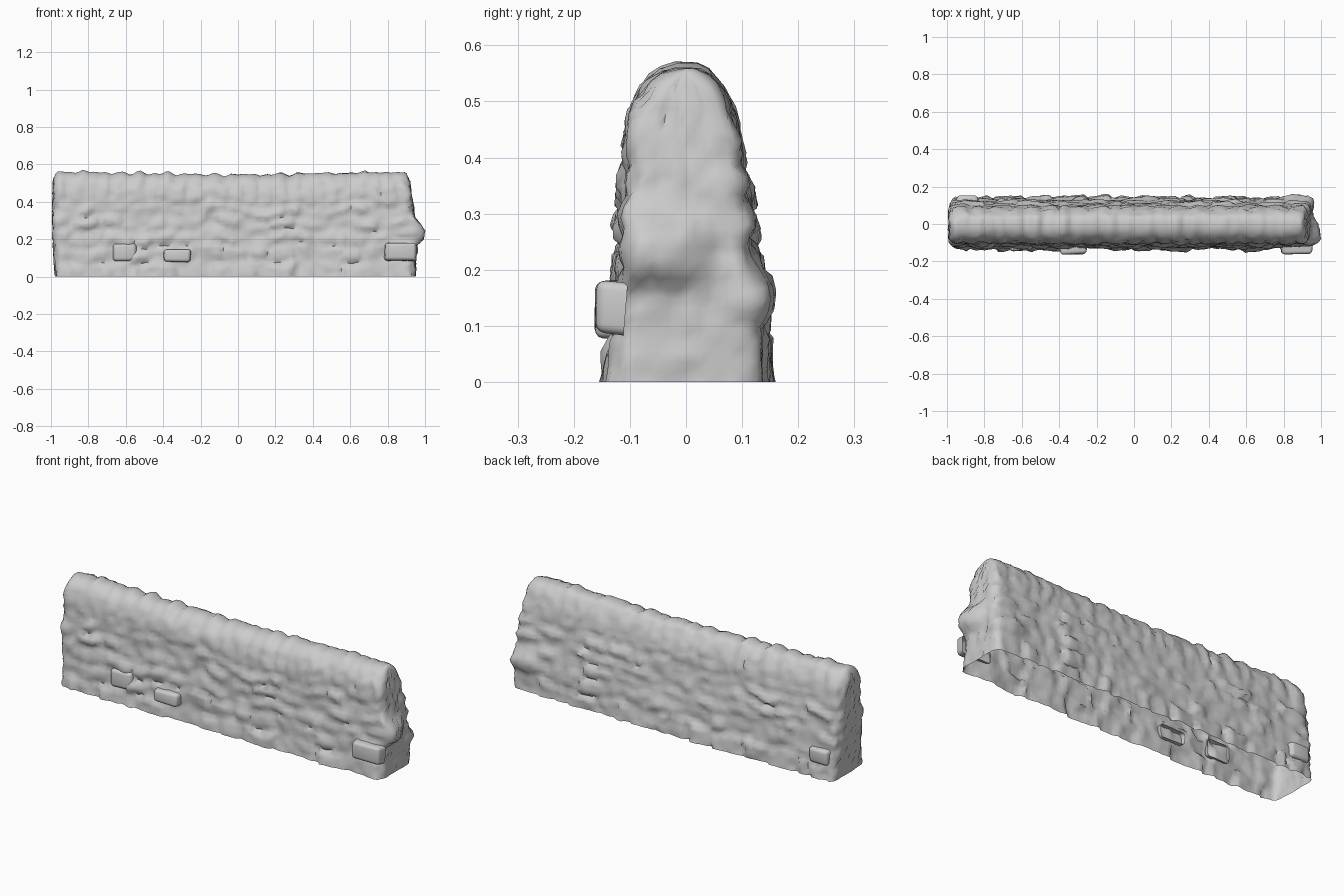
import bpy, bmesh, math, random
from mathutils import Vector, noise

if "Cube" in bpy.data.objects:
    bpy.data.objects.remove(bpy.data.objects["Cube"])

random.seed(11)

# Cross-section of the wall: z, front y, back y, left x, right x
PROFILE = [
    (0.00, -0.132, 0.138, -0.975, 0.948), (0.10, -0.125, 0.134, -0.983, 0.948),
    (0.20, -0.119, 0.127, -0.988, 0.948), (0.30, -0.113, 0.112, -0.990, 0.944),
    (0.40, -0.106, 0.098, -0.989, 0.932), (0.46, -0.099, 0.086, -0.988, 0.922),
    (0.50, -0.086, 0.072, -0.986, 0.916), (0.525, -0.070, 0.058, -0.982, 0.910),
    (0.545, -0.045, 0.042, -0.974, 0.902), (0.554, -0.018, 0.022, -0.964, 0.892)]
LEVELS = [0.0185 * i for i in range(27)] + [0.498, 0.515, 0.53, 0.545, 0.554]
NX, NE = 94, 10
CORNER = [0.0, 0.1, 0.3, 0.6]
COURSES = [0.0, 0.085, 0.175, 0.25, 0.32, 0.39, 0.6]


def profile_at(z):
    for a, b in zip(PROFILE, PROFILE[1:]):
        if z <= b[0] + 1e-6:
            t = (z - a[0]) / (b[0] - a[0])
            return [p + (q - p) * t for p, q in zip(a[1:], b[1:])]


def ring_at(z):
    """Rounded rectangle plan, counter-clockwise from the front left corner."""
    yf, yb, xl, xr = profile_at(z)
    r = min(0.04, 0.45 * (yb - yf))
    d = [(c * r, r - r * math.sqrt(1 - (1 - c) ** 2)) for c in CORNER]
    span = xr - xl - 2 * r
    side = [(xl + a, b) for a, b in d]
    side += [(xl + r + span * i / NX, 0) for i in range(NX + 1)]
    side += [(xr - a, b) for a, b in reversed(d)]
    ends = [yf + r + (yb - yf - 2 * r) * i / NE for i in range(1, NE)]
    pts = [(x, yf + b) for x, b in side]
    pts += [(xr, y) for y in ends]
    pts += [(x, yb - b) for x, b in reversed(side)]
    pts += [(xl, y) for y in reversed(ends)]
    return [Vector((x, y, z)) for x, y in pts], len(side)


# Random stone layout, one row of stones per course
LENGTH = 4.5
rows = []
for c in range(len(COURSES) - 1):
    cap = c == len(COURSES) - 2
    u, stones = 0.0, []
    while u < LENGTH:
        w = random.uniform(0.06, 0.12) if cap else random.uniform(0.07, 0.19)
        k = 0.4 if cap else 1
        stones.append((u, u + w, random.uniform(-0.011, 0.010) * k,
                       random.uniform(-0.12, 0.12), random.uniform(-0.16, 0.16)))
        u += w
    rows.append(stones)


def stone_relief(u, z):
    """Pillow shaped stones with sunken joints."""
    zz = z + 0.05 * noise.noise(Vector((u * 5, 3.1, z * 4)))
    uu = u + 0.025 * noise.noise(Vector((u * 8, z * 14, 7)))
    zz = max(zz, 0.0)
    c = max(i for i in range(len(rows)) if zz >= COURSES[i])
    for a, b, amp, tu, tz in rows[c]:
        if a <= uu < b:
            edge = min(uu - a, b - uu, COURSES[c + 1] - zz,
                       zz - COURSES[c] if c else 1)
            pillow = min(1, max(0, edge) / 0.022)
            lean = tu * (uu - (a + b) / 2)
            if c < 5:
                lean += tz * (zz - (COURSES[c] + COURSES[c + 1]) / 2)
            return (amp + lean + 0.005) * pillow - 0.006 * (1 - pillow)
    return 0.0


def bulge(p, centre, size, height):
    d = p - Vector(centre)
    return height * math.exp(-sum(abs(a / b) ** 3 for a, b in zip(d, size)))


# Wall shell: stacked rings, open underneath
bm = bmesh.new()
grid = []
base, n_side = ring_at(0)
dist = [0.0]
for a, b in zip(base, base[1:]):
    dist.append(dist[-1] + (b - a).length)
for z in LEVELS:
    pts, _ = ring_at(z)
    n, line = len(pts), []
    for i, p in enumerate(pts):
        t = pts[(i + 1) % n] - pts[i - 1]
        out = Vector((t.y, -t.x, 0)).normalized()
        strength = 0.15 + 0.85 * abs(out.y)
        if z > 0.48:
            strength *= max(0.1, 1 - (z - 0.48) / 0.07)
        h = stone_relief(dist[i], z) * strength
        h += 0.008 * noise.noise(p * 22) * (0.5 + 0.5 * abs(out.y))
        h += bulge(p, (0.87, 0.13, 0.155), (0.09, 0.06, 0.055), 0.026)
        h += bulge(p, (0.05, 0.13, 0.06), (0.14, 0.06, 0.10), 0.008)
        q = p + out * h
        # stone bulging from the right end
        q.x += bulge(p, (0.96, -0.06, 0.235), (0.07, 0.09, 0.06), 0.05)
        # uneven coping along the top, slightly lower in the middle
        k = max(0.0, min(1.0, (z - 0.40) / 0.12))
        capz = 0.020 * noise.noise(Vector((p.x * 20, p.y * 4, 5)))
        q.z += k * (capz + 0.018 * (abs(p.x) - 0.55))
        if 0 < z < 0.53:
            q += Vector((random.uniform(-.005, .005), 0, random.uniform(-.005, .005)))
        line.append(bm.verts.new(q))
    grid.append(line)
for lo, hi in zip(grid, grid[1:]):
    for i in range(n):
        j = (i + 1) % n
        bm.faces.new((lo[i], lo[j], hi[j], hi[i]))
# Ridge strip closing the top
top = grid[-1]
m = n_side + NE - 1
front, back = top[:n_side], top[m:m + n_side][::-1]
for i in range(n_side - 1):
    bm.faces.new((front[i], front[i + 1], back[i + 1], back[i]))
bm.faces.new([front[-1]] + top[n_side:m] + [back[-1]])
bm.faces.new([back[0]] + top[m + n_side:] + [front[0]])


def finish(bm, name, angle):
    me = bpy.data.meshes.new(name)
    bm.to_mesh(me)
    bm.free()
    ob = bpy.data.objects.new(name, me)
    bpy.context.collection.objects.link(ob)
    bpy.ops.object.select_all(action='DESELECT')
    ob.select_set(True)
    bpy.context.view_layer.objects.active = ob
    bpy.ops.object.shade_smooth_by_angle(angle=math.radians(angle))


finish(bm, "stone_wall", 60)


# Loose stones jutting out of the faces, open where they meet the wall
def jutting_stone(name, x0, x1, y_in, y_out, z0, z1):
    b = bmesh.new()
    bmesh.ops.create_cube(b, size=1)
    sign = 1 if y_out > y_in else -1
    for v in b.verts:
        taper = 0.92 if v.co.y * sign > 0 else 1.0
        v.co = Vector(((x0 + x1) / 2 + v.co.x * (x1 - x0) * taper,
                       (y_in + y_out) / 2 + v.co.y * abs(y_out - y_in),
                       (z0 + z1) / 2 + v.co.z * (z1 - z0) * taper))
        v.co += Vector([random.uniform(-0.006, 0.006) for _ in range(3)])
    b.normal_update()
    inner = [f for f in b.faces if f.normal.y * sign < -0.8]
    bmesh.ops.delete(b, geom=inner, context='FACES')
    edges = [e for e in b.edges if not e.is_boundary]
    bmesh.ops.bevel(b, geom=edges, offset=0.016, segments=3,
                    profile=0.5, affect='EDGES')
    finish(b, name, 60)


jutting_stone("front_right_stone", 0.78, 0.96, -0.108, -0.163, 0.085, 0.18)
jutting_stone("front_left_stone", -0.67, -0.54, -0.108, -0.143, 0.085, 0.175)
jutting_stone("front_low_stone", -0.40, -0.25, -0.108, -0.160, 0.08, 0.145)
jutting_stone("back_left_stone", -0.95, -0.83, 0.11, 0.150, 0.08, 0.16)
